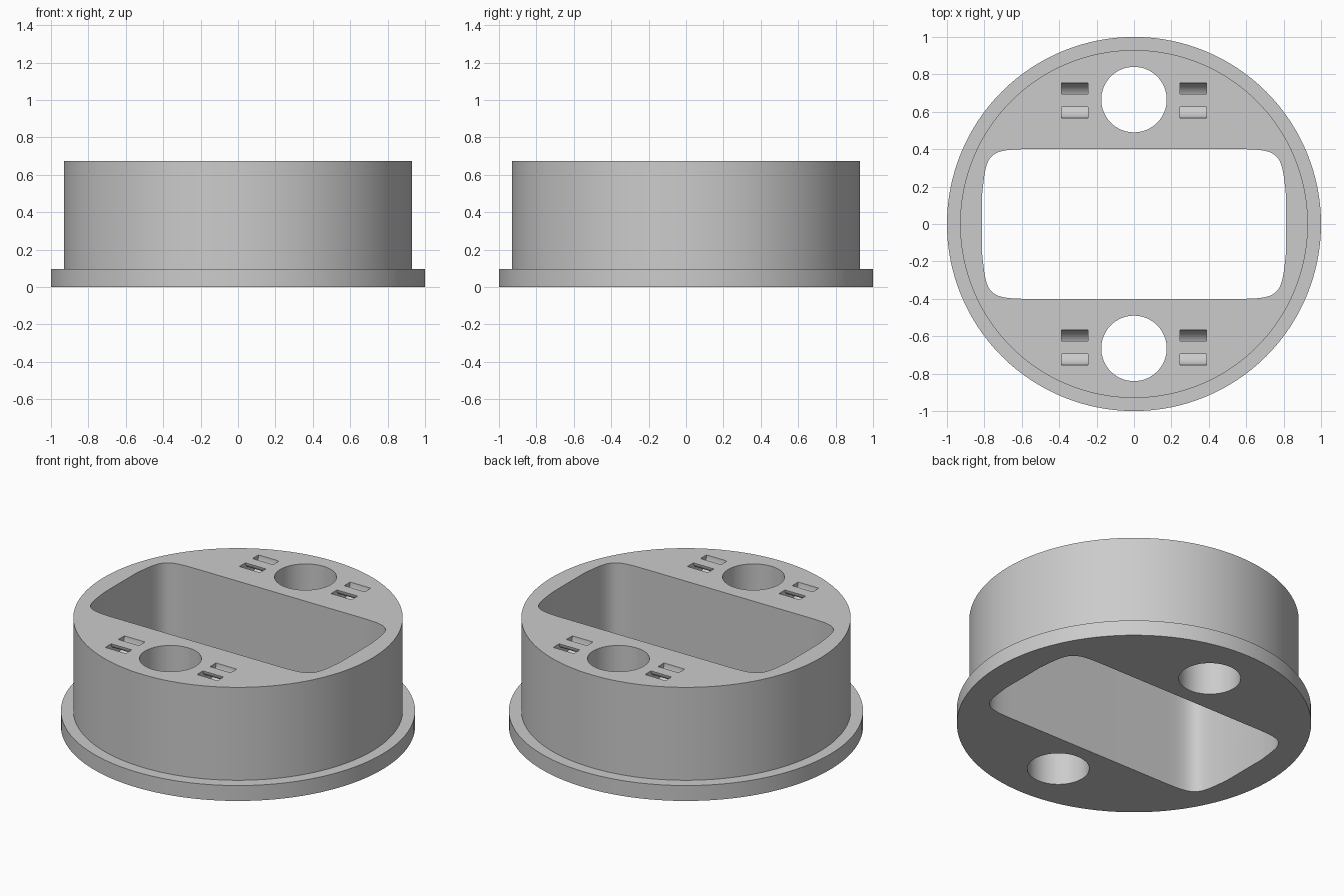
import bpy, bmesh, math
from mathutils import Matrix

if "Cube" in bpy.data.objects:
    bpy.data.objects.remove(bpy.data.objects["Cube"])

BASE, LEDGE, TOP = -0.1, 0.096, 0.675


def mesh_object(name, bm):
    bmesh.ops.recalc_face_normals(bm, faces=bm.faces)
    me = bpy.data.meshes.new(name)
    bm.to_mesh(me)
    bm.free()
    ob = bpy.data.objects.new(name, me)
    bpy.context.collection.objects.link(ob)
    return ob


def prism(name, outline, depth):
    """Extrude a closed 3D outline along a depth vector."""
    bm = bmesh.new()
    face = bm.faces.new([bm.verts.new(p) for p in outline])
    new = bmesh.ops.extrude_face_region(bm, geom=[face])["geom"]
    bmesh.ops.translate(bm, vec=depth, verts=[v for v in new if isinstance(v, bmesh.types.BMVert)])
    return mesh_object(name, bm)


def circle(r, cx, cy, z, n):
    return [(cx + r * math.cos(2 * math.pi * i / n), cy + r * math.sin(2 * math.pi * i / n), z) for i in range(n)]


def bezier(p, n):
    pts = []
    for i in range(n + 1):
        t = i / n
        w = ((1 - t) ** 3, 3 * t * (1 - t) ** 2, 3 * t * t * (1 - t), t ** 3)
        pts.append(tuple(sum(w[k] * p[k][a] for k in range(4)) for a in (0, 1)))
    return pts


# Round body with a wider bottom flange, turned from a stepped profile
bm = bmesh.new()
rings = [[bm.verts.new(p) for p in circle(r, 0, 0, z, 128)]
         for r, z in ((1, 0), (1, LEDGE), (0.93, LEDGE), (0.93, TOP))]
for a, b in zip(rings, rings[1:]):
    for i in range(128):
        j = (i + 1) % 128
        bm.faces.new((a[i], a[j], b[j], b[i]))
bm.faces.new(rings[0])
bm.faces.new(rings[-1])
body = mesh_object("round_housing", bm)

# Central opening with soft corners, one corner mirrored to four
corner = bezier([(0.57, 0.4), (0.79, 0.4), (0.79, 0.37), (0.813, 0.15)], 16)
outline = []
for sx, sy, step in ((1, 1, 1), (1, -1, -1), (-1, -1, 1), (-1, 1, -1)):
    outline += [(sx * x, sy * y, BASE) for x, y in corner[::step]]
cutters = [prism("opening_cutter", outline, (0, 0, 1))]

for sy in (-1, 1):
    # Round through holes
    cutters.append(prism("hole_cutter", circle(0.175, 0, sy * 0.665, BASE, 64), (0, 0, 1)))
    # Curved tie tunnels: half rings that surface as two slots each
    for sx in (-1, 1):
        arc = [math.pi + math.pi * i / 16 for i in range(17)]
        section = [(0.094, 0.02)] and \
            [(-0.094, 0.02)] + [(0.094 * math.cos(a), 0.094 * math.sin(a)) for a in arc] + [(0.094, 0.02)] + \
            [(0.035, 0.02)] + [(0.035 * math.cos(a), 0.035 * math.sin(a)) for a in reversed(arc)] + [(-0.035, 0.02)]
        x0 = sx * 0.316 - 0.071
        cutters.append(prism("tie_tunnel_cutter",
                             [(x0, sy * 0.66 + y, TOP + z) for y, z in section], (0.142, 0, 0)))

# Cut every opening, bake the result and drop the cutters
for c in cutters:
    m = body.modifiers.new("cut", "BOOLEAN")
    m.operation, m.solver, m.object = "DIFFERENCE", "EXACT", c
bpy.context.view_layer.objects.active = body
body.select_set(True)
for m in list(body.modifiers):
    bpy.ops.object.modifier_apply(modifier=m.name)
for c in cutters:
    bpy.data.objects.remove(c)

# One grey for the whole part, smooth walls with sharp rims
grey = bpy.data.materials.new("grey")
grey.diffuse_color = (0.6, 0.6, 0.6, 1)
grey.use_nodes = True
grey.node_tree.nodes["Principled BSDF"].inputs["Base Color"].default_value = grey.diffuse_color
body.data.materials.clear()
body.data.materials.append(grey)
bpy.ops.object.shade_smooth_by_angle(angle=math.radians(30))
